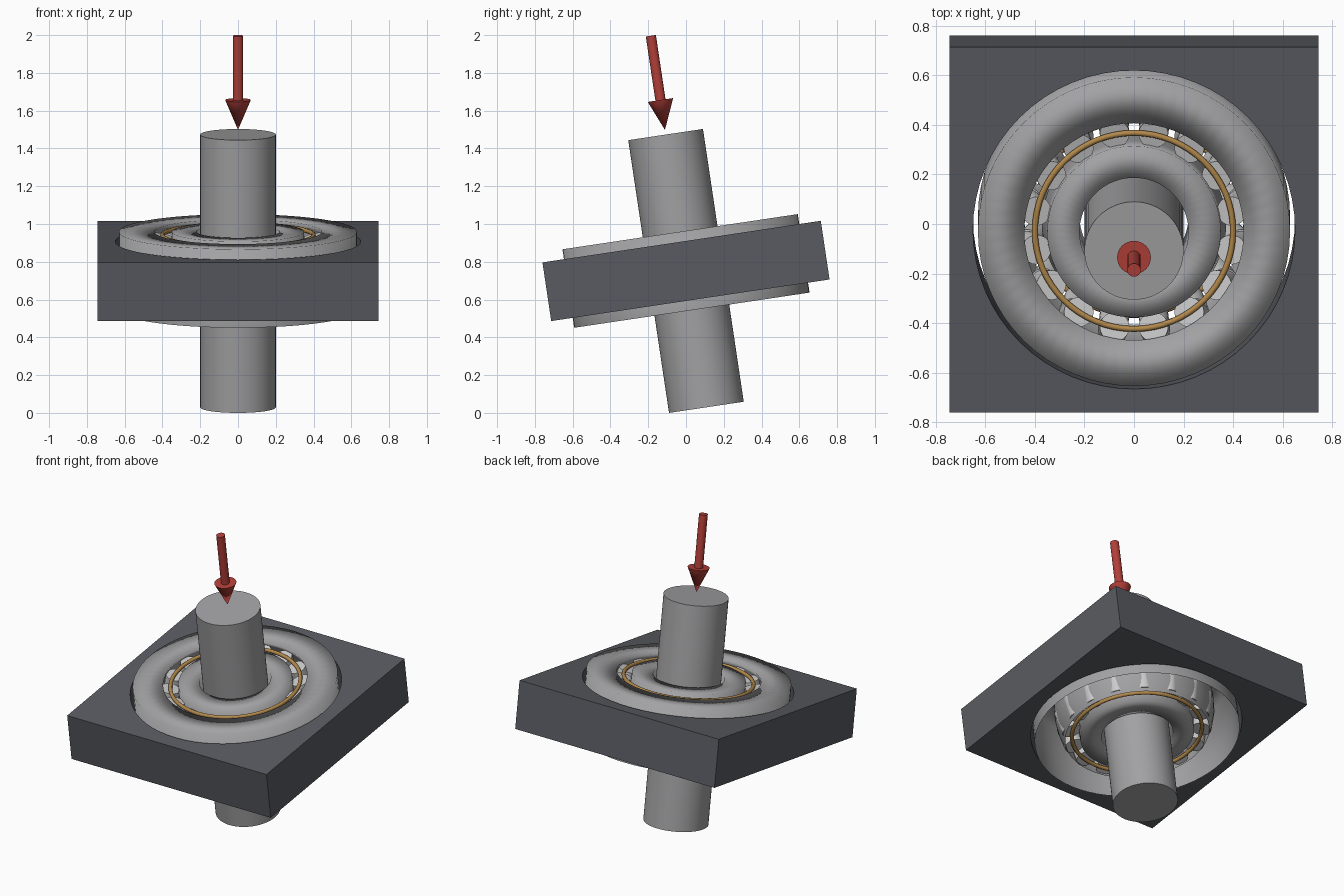
import bpy, bmesh, math
from mathutils import Matrix, Vector

if "Cube" in bpy.data.objects:
    bpy.data.objects.remove(bpy.data.objects["Cube"])

# Whole assembly is tilted about x and centred on the bearing
TILT = math.radians(8.5)
FRAME = Matrix.Translation((0, 0, 0.7515)) @ Matrix.Rotation(TILT, 4, 'X')


def material(name, rgb):
    m = bpy.data.materials.new(name)
    m.diffuse_color = (*rgb, 1)
    m.use_nodes = True
    m.node_tree.nodes["Principled BSDF"].inputs["Base Color"].default_value = m.diffuse_color
    return m


STEEL = material("steel", (0.36, 0.36, 0.37))
BRIGHT = material("roller_steel", (0.62, 0.65, 0.65))
DARK = material("cast_iron", (0.10, 0.105, 0.12))
BRASS = material("brass", (0.45, 0.25, 0.07))
RED = material("load_red", (0.45, 0.05, 0.04))


def add(name, bm, mat, smooth=None, place=Matrix()):
    me = bpy.data.meshes.new(name)
    bm.to_mesh(me)
    bm.free()
    me.materials.append(mat)
    ob = bpy.data.objects.new(name, me)
    bpy.context.collection.objects.link(ob)
    ob.matrix_world = FRAME @ place
    if smooth == "all":
        me.shade_smooth()
    elif smooth == "angle":
        bpy.ops.object.select_all(action='DESELECT')
        ob.select_set(True)
        bpy.context.view_layer.objects.active = ob
        bpy.ops.object.shade_smooth_by_angle(angle=math.radians(35))
    return ob


def lathe(profile, closed=False, n=64):
    """Revolve (r, z) points around the local z axis."""
    bm = bmesh.new()
    rings = []
    for i in range(n):
        a = 2 * math.pi * i / n
        rings.append([bm.verts.new((r * math.cos(a), r * math.sin(a), z)) for r, z in profile])
    count = len(profile) if closed else len(profile) - 1
    for i in range(n):
        p, q = rings[i], rings[(i + 1) % n]
        for j in range(count):
            k = (j + 1) % len(profile)
            bm.faces.new((p[j], q[j], q[k], p[k]))
    return bm


def cone(r1, r2, z1, z2, n=48, bm=None, at=Matrix()):
    bm = bm or bmesh.new()
    m = at @ Matrix.Translation((0, 0, (z1 + z2) / 2))
    bmesh.ops.create_cone(bm, cap_ends=True, segments=n, radius1=r1, radius2=r2,
                          depth=z2 - z1, matrix=m)
    return bm


# Shaft
add("shaft", cone(0.2, 0.2, -0.73, 0.73, 64), STEEL, "angle")

# Housing plate with round bore
bm = bmesh.new()
bmesh.ops.create_cube(bm, size=1, matrix=Matrix.Diagonal((1.49, 1.49, 0.314, 1)))
housing = add("housing", bm, DARK)
cutter = add("bore_cutter", cone(0.65, 0.65, -0.4, 0.4, 64), DARK)
cutter.hide_render = True
cutter.hide_viewport = True
cut = housing.modifiers.new("bore", 'BOOLEAN')
cut.operation = 'DIFFERENCE'
cut.object = cutter
cut.solver = 'EXACT'

# Outer ring: spherical raceway, open on its underside
W, RACE = 0.21, 0.49
arc = [(math.sqrt(RACE ** 2 - z * z), z) for z in (-W + 2 * W * i / 16 for i in range(17))]
add("outer_ring", lathe(arc + [(0.63, W), (0.63, -W)]), STEEL, "all")

# Inner ring with two shallow raceways
inner = [(0.22, -W), (0.35, -W), (0.354, -0.1), (0.372, 0), (0.354, 0.1), (0.35, W), (0.22, W)]
bm = lathe(inner, closed=True)
bmesh.ops.recalc_face_normals(bm, faces=bm.faces[:])
add("inner_ring", bm, STEEL, "all")

# Two rows of rollers leaning towards the sphere centre
PITCH, COUNT = 0.431, 16
lean = math.asin(0.1 / PITCH)
for row, s in (("upper", 1), ("lower", -1)):
    bm = bmesh.new()
    for i in range(COUNT):
        turn = Matrix.Rotation(2 * math.pi * (i + 0.5) / COUNT, 4, 'Z')
        m = turn @ Matrix.Rotation(-s * lean, 4, 'Y') @ Matrix.Translation((PITCH, 0, 0))
        cone(0.06, 0.06, -0.078, 0.078, 24, bm, m)
    add(row + "_rollers", bm, BRIGHT, "angle")

# Cage rings
tube = [(0.4 + 0.012 * math.cos(t), 0.012 * math.sin(t))
        for t in (2 * math.pi * i / 10 for i in range(10))]
for name, z in (("upper_cage_ring", 0.19), ("lower_cage_ring", -0.19)):
    add(name, lathe(tube, closed=True), BRASS, "all", Matrix.Translation((0, 0, z)))

# Load arrow
add("arrow_head", cone(0.0, 0.068, 0.755, 0.915, 32), RED, "angle")
add("arrow_stem", cone(0.027, 0.027, 0.915, 1.259, 24), RED, "angle")
